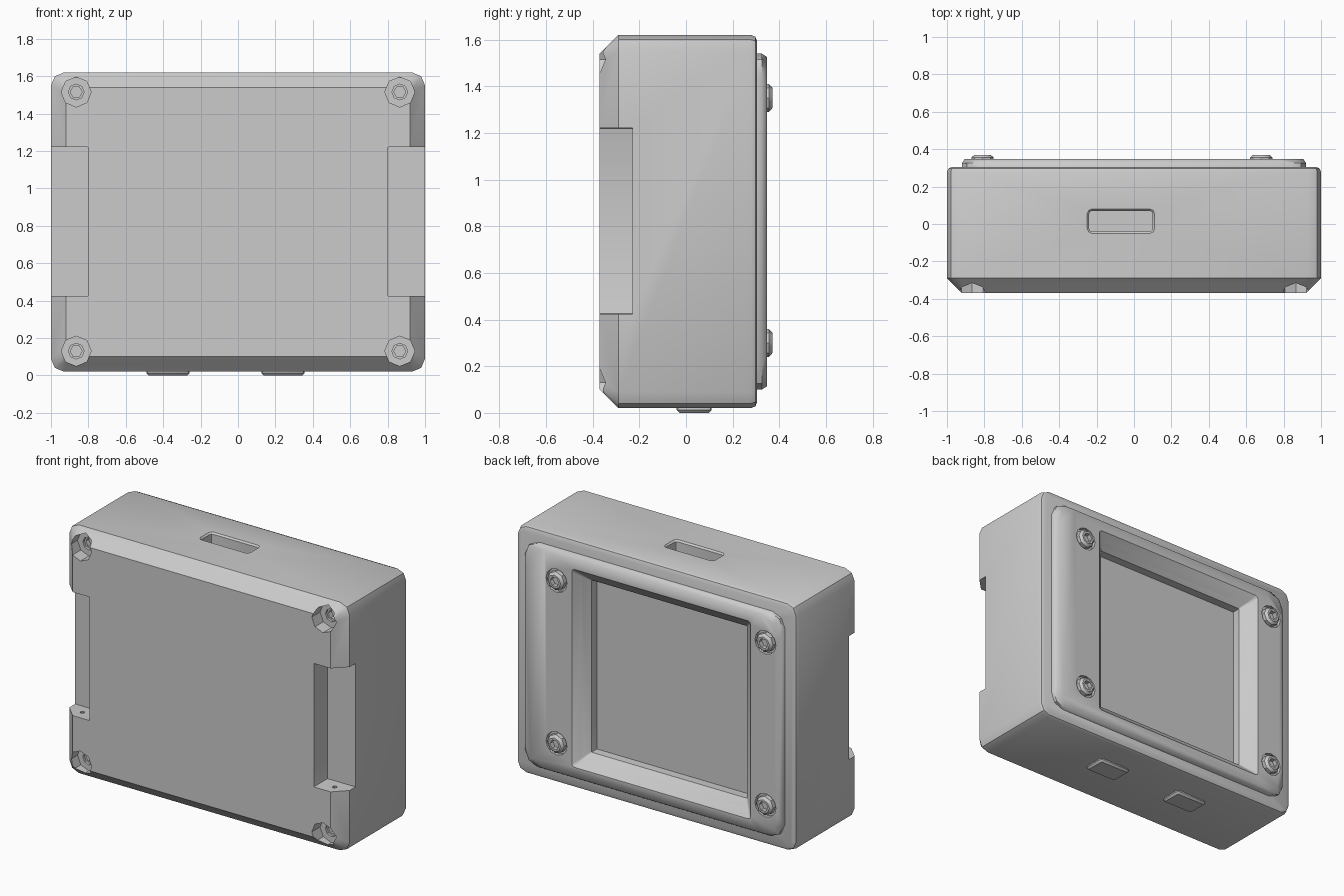
import bpy
import bmesh
from math import cos, sin, pi, radians

cube = bpy.data.objects.get("Cube")
if cube:
    bpy.data.objects.remove(cube, do_unlink=True)

grey = bpy.data.materials.new("light_grey")
grey.use_nodes = True
grey.diffuse_color = (0.6, 0.6, 0.6, 1)
grey.node_tree.nodes["Principled BSDF"].inputs["Base Color"].default_value = (0.6, 0.6, 0.6, 1)


def rounded_rect(cu, cv, hu, hv, r, seg=2):
    pts = []
    for k, (su, sv) in enumerate([(1, 1), (-1, 1), (-1, -1), (1, -1)]):
        for i in range(seg + 1):
            a = (k + i / seg) * pi / 2
            pts.append((cu + su * (hu - r) + r * cos(a), cv + sv * (hv - r) + r * sin(a)))
    return pts


def ngon(cu, cv, r, n):
    return [(cu + r * cos(i * 2 * pi / n), cv + r * sin(i * 2 * pi / n)) for i in range(n)]


def loft(name, loops, axis="Y"):
    """Closed solid through loops of (depth, points), stacked along an axis."""
    bm = bmesh.new()
    rings = []
    for w, pts in loops:
        rings.append([bm.verts.new((u, w, v) if axis == "Y" else (u, v, w)) for u, v in pts])
    for a, b in zip(rings, rings[1:]):
        for i in range(len(a)):
            j = (i + 1) % len(a)
            bm.faces.new((a[i], a[j], b[j], b[i]))
    bm.faces.new(rings[0])
    bm.faces.new(rings[-1])
    bmesh.ops.recalc_face_normals(bm, faces=bm.faces)
    mesh = bpy.data.meshes.new(name)
    bm.to_mesh(mesh)
    bm.free()
    mesh.materials.append(grey)
    ob = bpy.data.objects.new(name, mesh)
    bpy.context.collection.objects.link(ob)
    return ob


def slab(name, cu, cv, hu, hv, r, levels, axis="Y"):
    """Rounded block; levels are (depth, inset) pairs."""
    return loft(name, [(w, rounded_rect(cu, cv, hu - d, hv - d, max(r - d, 0.004)))
                       for w, d in levels], axis)


def rod(name, cu, cv, n, levels, axis="Y"):
    """Many-sided rod; levels are (depth, radius) pairs."""
    return loft(name, [(w, ngon(cu, cv, r, n)) for w, r in levels], axis)


def select(ob):
    bpy.ops.object.select_all(action="DESELECT")
    ob.select_set(True)
    bpy.context.view_layer.objects.active = ob


def cut(ob, cutter):
    select(ob)
    mod = ob.modifiers.new("cut", "BOOLEAN")
    mod.operation = "DIFFERENCE"
    mod.solver = "EXACT"
    mod.object = cutter
    bpy.ops.object.modifier_apply(modifier=mod.name)
    bpy.data.objects.remove(cutter, do_unlink=True)


def smooth(ob):
    select(ob)
    bpy.ops.object.shade_smooth_by_angle(angle=radians(35))


def window_cutter():
    """Opening with sloping sides and a short straight step at the bottom."""
    return slab("window_cutter", -0.067, 0.818, 0.638, 0.638, 0.02,
                [(0.21, 0.083), (0.265, 0.083), (0.348, 0), (0.37, -0.022)])


# Main case with chamfered front and softened back rim
case = slab("case", 0, 0.82, 1, 0.8, 0.07,
            [(-0.37, 0.08), (-0.29, 0), (0.278, 0), (0.297, 0.008), (0.305, 0.027)])

# Side notches with small pin holes at their ends
for s in (-1, 1):
    cut(case, slab("notch_cutter", s, 0.822, 0.2, 0.398, 0.001, [(-0.5, 0), (-0.23, 0)]))
    cut(case, rod("pin_cutter", s * 0.9, -0.3, 8, [(0.36, 0.014), (1.28, 0.014)], "Z"))

# Front corner counterbores, each with a hex socket at the bottom
for x in (-0.865, 0.865):
    for z in (0.13, 1.515):
        for name, sides, depth, r in (("counterbore_cutter", 8, -0.285, 0.08),
                                      ("bore_cutter", 8, -0.27, 0.042),
                                      ("hex_cutter", 6, -0.24, 0.032)):
            cut(case, rod(name, x, z, sides, [(-0.5, r), (depth, r)]))

# Slot in the top
cut(case, slab("slot_cutter", -0.07, 0.015, 0.17, 0.055, 0.015,
               [(1.55, 0), (1.61, 0), (1.63, -0.02)], "Z"))
cut(case, window_cutter())
smooth(case)

# Raised back panel: its edge bevel widens at the corners
panel = loft("back_panel", [(w, rounded_rect(0, 0.82, 0.92 - d, 0.72 - d, r))
                            for w, d, r in ((0.29, 0, 0.09), (0.325, 0, 0.09),
                                            (0.348, 0.015, 0.14))])
cut(panel, window_cutter())

# Back screws: chamfered heads with hex sockets, set in shallow counterbores
for x in (-0.81, 0.68):
    for z in (0.3, 1.35):
        cut(panel, rod("counterbore_cutter", x, z, 12, [(0.325, 0.075), (0.4, 0.075)]))
        head = rod("back_screw", x, z, 8, [(0.32, 0.06), (0.355, 0.06), (0.37, 0.044)])
        cut(head, rod("socket_cutter", x, z, 6, [(0.34, 0.032), (0.4, 0.032)]))
        smooth(head)
smooth(panel)

# Two low feet
for x in (-0.375, 0.24):
    smooth(slab("foot", x, 0.035, 0.115, 0.075, 0.02,
                [(0.03, 0), (0.012, 0), (0, 0.012)], "Z"))
